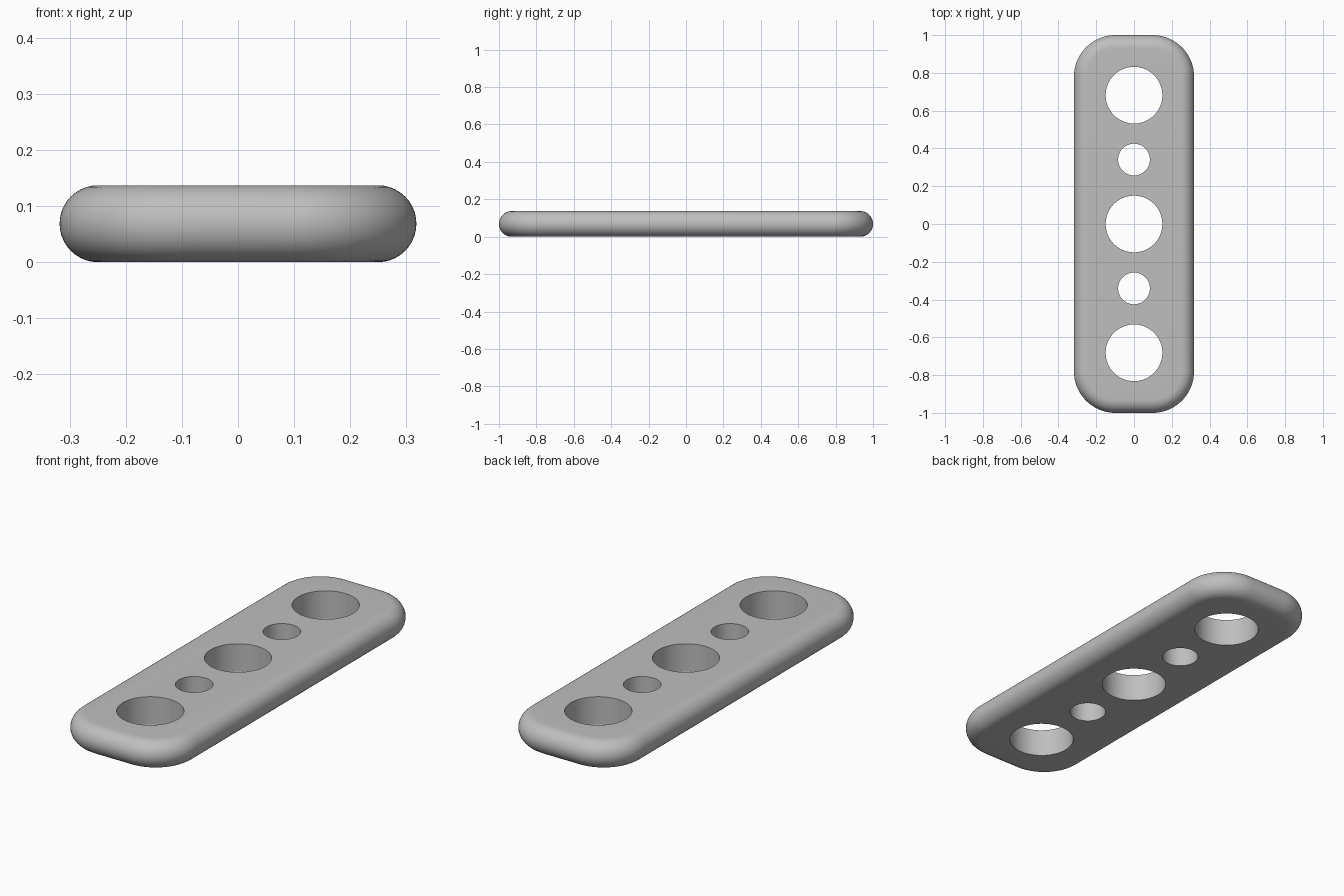
import bpy, bmesh, math

if "Cube" in bpy.data.objects:
    bpy.data.objects.remove(bpy.data.objects["Cube"], do_unlink=True)

HALF_X, HALF_Y, HEIGHT = 0.318, 1.0, 0.137
CORNER, EDGE = 0.22, HEIGHT / 2
CORNER_STEPS, EDGE_STEPS = 20, 20

grey = bpy.data.materials.new("plain_grey")
grey.use_nodes = True
colour = (0.52, 0.52, 0.52, 1)
grey.diffuse_color = colour
grey.node_tree.nodes["Principled BSDF"].inputs["Base Color"].default_value = colour


def outline(inset):
    """Rounded rectangle, moved inward by inset."""
    points = []
    for quarter, (sx, sy) in enumerate([(1, 1), (-1, 1), (-1, -1), (1, -1)]):
        for i in range(CORNER_STEPS + 1):
            a = (quarter + i / CORNER_STEPS) * math.pi / 2
            r = CORNER - inset
            points.append((sx * (HALF_X - CORNER) + r * math.cos(a),
                           sy * (HALF_Y - CORNER) + r * math.sin(a)))
    return points


# Plate with a fully rounded rim: outlines stacked along a half circle
bm = bmesh.new()
rings = []
for k in range(EDGE_STEPS + 1):
    a = math.pi * (k / EDGE_STEPS - 0.5)
    z = EDGE + EDGE * math.sin(a)
    inset = EDGE * (1 - math.cos(a))
    rings.append([bm.verts.new((x, y, z)) for x, y in outline(inset)])
for low, high in zip(rings, rings[1:]):
    for i in range(len(low)):
        j = (i + 1) % len(low)
        bm.faces.new((low[i], low[j], high[j], high[i]))
bm.faces.new(rings[0][::-1])
bm.faces.new(rings[-1])
mesh = bpy.data.meshes.new("plate")
bm.to_mesh(mesh)
bm.free()
mesh.materials.append(grey)
plate = bpy.data.objects.new("plate", mesh)
bpy.context.collection.objects.link(plate)

# Through holes, alternating large and small along the length
for i in range(-2, 3):
    radius = 0.15 if i % 2 == 0 else 0.084
    bpy.ops.mesh.primitive_cylinder_add(vertices=96, radius=radius, depth=0.5,
                                        location=(0, i * 0.341, EDGE))
    cutter = bpy.context.object
    cutter.name = "hole_cutter"
    cutter.hide_render = True
    cutter.data.materials.append(grey)
    cut = plate.modifiers.new("hole", 'BOOLEAN')
    cut.operation = 'DIFFERENCE'
    cut.solver = 'EXACT'
    cut.object = cutter
    bpy.ops.object.select_all(action='DESELECT')
    plate.select_set(True)
    bpy.context.view_layer.objects.active = plate
    bpy.ops.object.modifier_apply(modifier=cut.name)
    bpy.data.objects.remove(cutter, do_unlink=True)

bpy.ops.object.shade_smooth_by_angle(angle=math.radians(35))
